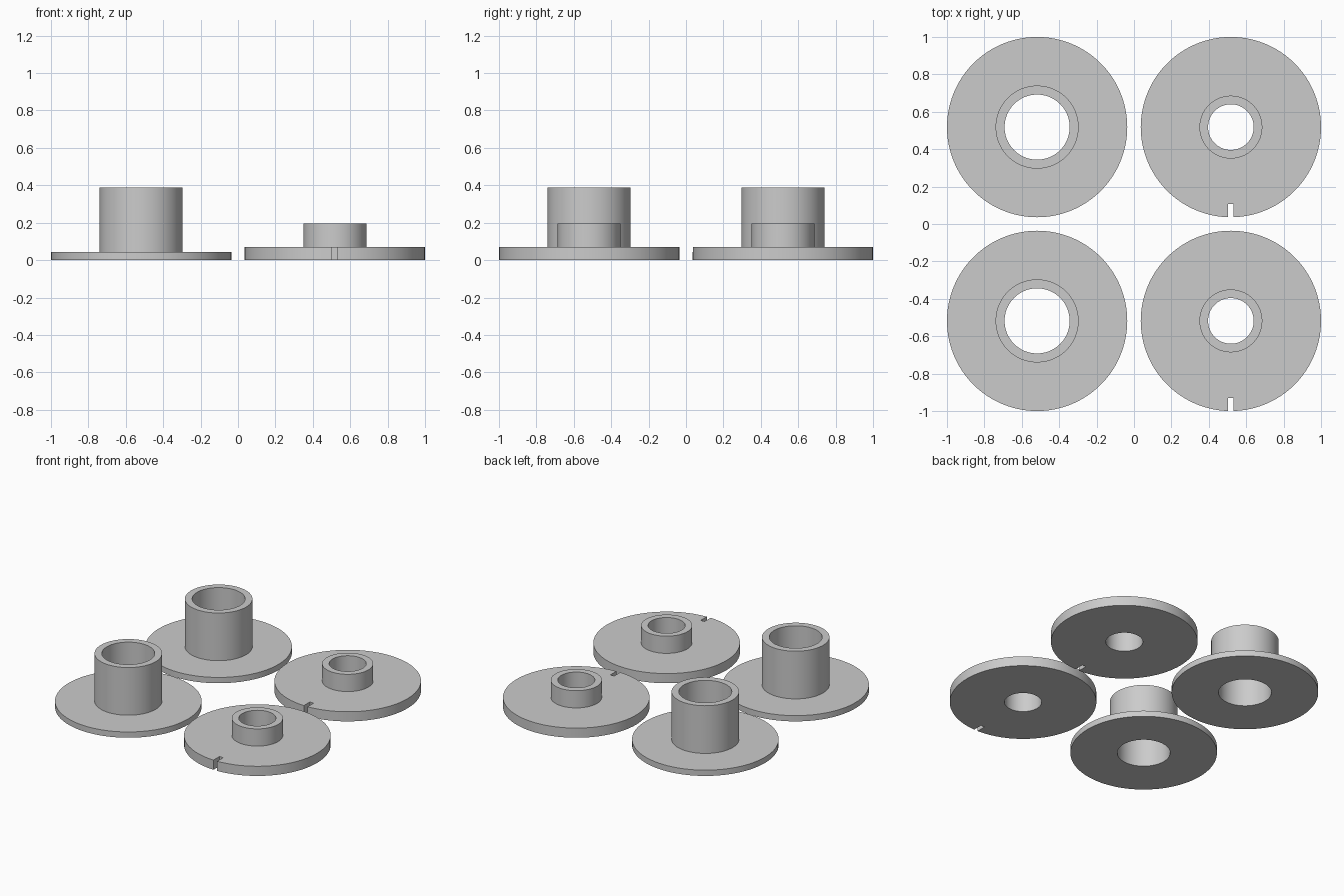
import bpy
import bmesh
from math import cos, sin, tau, radians

cube = bpy.data.objects.get("Cube")
if cube:
    bpy.data.objects.remove(cube, do_unlink=True)

grey = bpy.data.materials.new("plain grey")
grey.use_nodes = True
grey.diffuse_color = (0.6, 0.6, 0.6, 1)
grey.node_tree.nodes["Principled BSDF"].inputs["Base Color"].default_value = (0.6, 0.6, 0.6, 1)

SPACING = 0.518
FLANGE_RADIUS = 0.482
SEGMENTS = 96


def flanged_ring(name, x, y, bore, collar, thickness, height):
    """Revolve a closed L-shaped profile into a flange with a hollow collar."""
    profile = [(bore, 0), (FLANGE_RADIUS, 0), (FLANGE_RADIUS, thickness),
               (collar, thickness), (collar, height), (bore, height)]
    bm = bmesh.new()
    rings = []
    for i in range(SEGMENTS):
        a = tau * i / SEGMENTS
        rings.append([bm.verts.new((r * cos(a), r * sin(a), z)) for r, z in profile])
    for i, ring in enumerate(rings):
        after = rings[(i + 1) % SEGMENTS]
        for j in range(len(profile)):
            k = (j + 1) % len(profile)
            bm.faces.new((ring[j], after[j], after[k], ring[k]))
    bmesh.ops.recalc_face_normals(bm, faces=bm.faces)
    mesh = bpy.data.meshes.new(name)
    bm.to_mesh(mesh)
    bm.free()
    mesh.materials.append(grey)
    obj = bpy.data.objects.new(name, mesh)
    obj.location = (x, y, 0)
    bpy.context.collection.objects.link(obj)
    return obj


def select_only(obj):
    bpy.ops.object.select_all(action='DESELECT')
    obj.select_set(True)
    bpy.context.view_layer.objects.active = obj


def cut_slot(obj):
    """Cut a narrow slot through the front rim."""
    x, y, _ = obj.location
    bpy.ops.mesh.primitive_cube_add(size=1, location=(x, y - FLANGE_RADIUS, 0.04))
    cutter = bpy.context.object
    cutter.name = "slot_cutter"
    cutter.scale = (0.03, 0.14, 0.3)
    cutter.hide_render = True
    cutter.data.materials.append(grey)
    mod = obj.modifiers.new("slot", 'BOOLEAN')
    mod.operation = 'DIFFERENCE'
    mod.solver = 'EXACT'
    mod.object = cutter
    select_only(obj)
    bpy.ops.object.modifier_apply(modifier=mod.name)
    bpy.data.objects.remove(cutter, do_unlink=True)


for row, y in (("front", -SPACING), ("back", SPACING)):
    # Thin flange with a tall collar
    tall = flanged_ring(row + "_tall_collar_flange", -SPACING, y, 0.174, 0.222, 0.042, 0.388)
    # Thick slotted flange with a short collar
    short = flanged_ring(row + "_short_collar_flange", SPACING, y, 0.122, 0.168, 0.07, 0.195)
    cut_slot(short)
    for obj in (tall, short):
        select_only(obj)
        bpy.ops.object.shade_smooth_by_angle(angle=radians(30))
